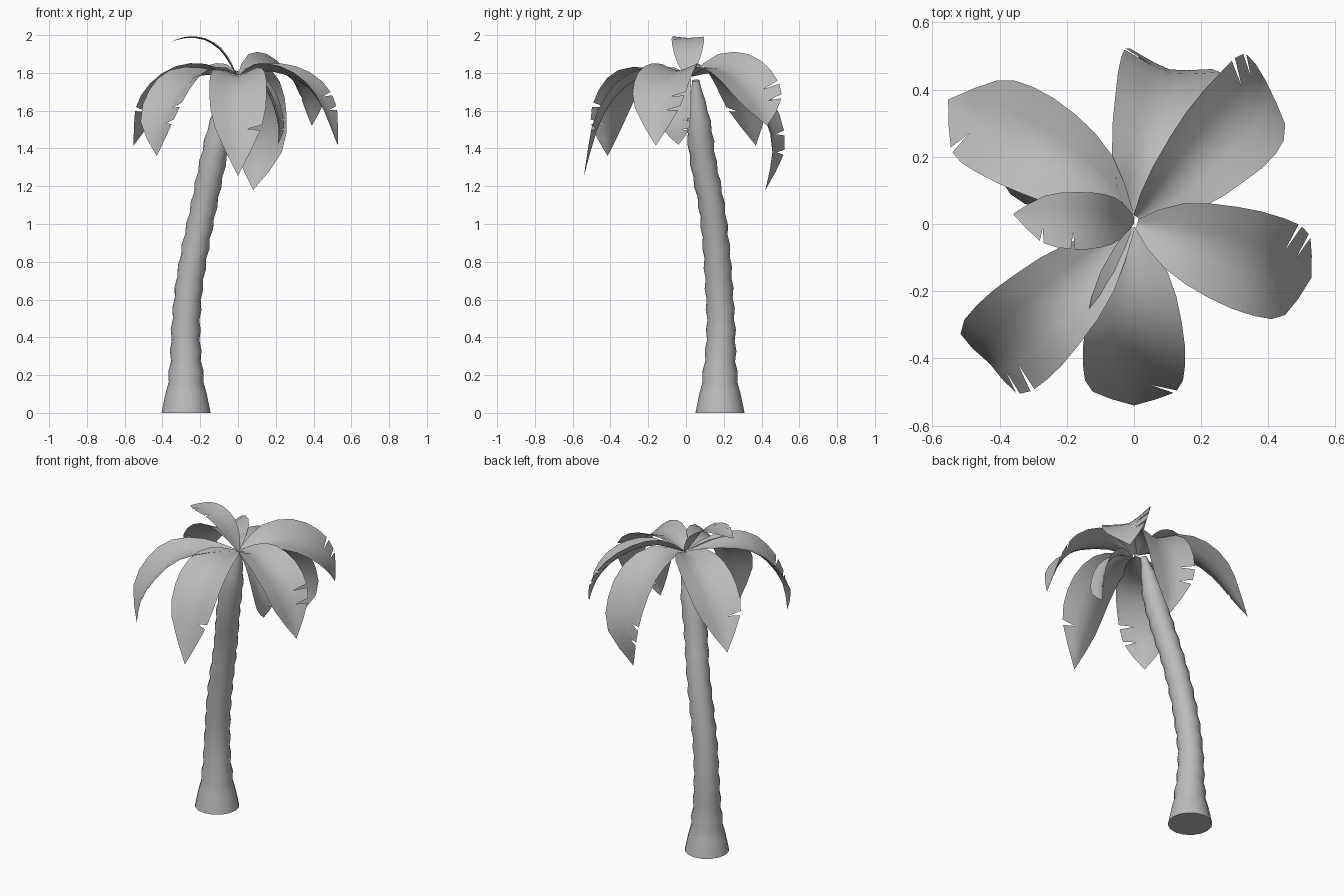
import bpy
import bmesh
from math import sin, cos, pi
from mathutils import Vector

if "Cube" in bpy.data.objects:
    bpy.data.objects.remove(bpy.data.objects["Cube"])

grey = bpy.data.materials.new("plain_grey")
grey.use_nodes = True
COLOUR = (0.5, 0.5, 0.5, 1)
grey.diffuse_color = COLOUR
grey.node_tree.nodes["Principled BSDF"].inputs["Base Color"].default_value = COLOUR


def spline(points, u):
    """Smooth curve through the points; the last component is a width."""
    i = min(int(u), len(points) - 2)
    t = u - i
    p1, p2 = points[i], points[i + 1]
    p0 = points[i - 1] if i > 0 else 2 * p1 - p2
    p3 = points[i + 2] if i + 2 < len(points) else 2 * p2 - p1
    return (2 * p1 + (p2 - p0) * t + (2 * p0 - 5 * p1 + 4 * p2 - p3) * t * t
            + (3 * p1 - p0 - 3 * p2 + p3) * t ** 3) / 2


def tangent(points, u):
    a = spline(points, max(u - 0.05, 0))
    b = spline(points, min(u + 0.05, len(points) - 1))
    return (b - a).to_3d().normalized()


def finish(bm, name, angle):
    mesh = bpy.data.meshes.new(name)
    bm.to_mesh(mesh)
    bm.free()
    mesh.materials.append(grey)
    obj = bpy.data.objects.new(name, mesh)
    bpy.context.collection.objects.link(obj)
    bpy.ops.object.select_all(action="DESELECT")
    obj.select_set(True)
    bpy.context.view_layer.objects.active = obj
    bpy.ops.object.shade_smooth_by_angle(angle=angle)


# Leaning trunk: x, y, radius at even heights, with swollen joints
TRUNK = [(-.275, .18, .13), (-.275, .18, .088), (-.277, .185, .075),
         (-.26, .175, .072), (-.225, .16, .07), (-.18, .135, .068),
         (-.135, .093, .068), (-.085, .067, .062), (-.03, .052, .018)]
SIDES = 16
path = [Vector((x, y, 0.22 * i, r)) for i, (x, y, r) in enumerate(TRUNK)]
bm = bmesh.new()
rings = []
for k in range(4 * (len(path) - 1) + 1):
    p = spline(path, k / 4)
    axis = tangent(path, k / 4) if k > 2 else Vector((0, 0, 1))
    across = Vector((0, 1, 0)).cross(axis).normalized()
    along = axis.cross(across)
    radius = p.w * (1.06 if k % 2 == 0 else 0.95) if k > 2 else p.w
    rings.append([bm.verts.new(p.to_3d() + radius * (
        across * cos(2 * pi * j / SIDES) + along * sin(2 * pi * j / SIDES)))
        for j in range(SIDES)])
for low, high in zip(rings, rings[1:]):
    for j in range(SIDES):
        n = (j + 1) % SIDES
        bm.faces.new((low[j], low[n], high[n], high[j]))
bm.faces.new(list(reversed(rings[0])))
bm.faces.new(rings[-1])
finish(bm, "trunk", 0.6)


# Leaves: a cupped sheet on a drooping midrib, with slits along one edge
WIDTHS = (.015, .1, .142, .152, .123, 0)
STEPS = 10
GAP = 0.13
INNER = 0.4


def leaf(name, midrib, scale=1.0, slits=(7, 8), roll=0.0, cup=0.42):
    pts = [Vector((*p, w * scale)) for p, w in zip(midrib, WIDTHS)]
    forward = (pts[-1] - pts[0]).to_3d()
    level = forward.cross(Vector((0, 0, 1))).normalized()
    bm = bmesh.new()

    def point(u, hand, fraction):
        p = spline(pts, u)
        rise = level.cross(tangent(pts, u)).normalized()
        side = level * cos(roll) - rise * sin(roll)
        up = rise * cos(roll) + level * sin(roll)
        # flatter beside the midrib and towards the tip
        lift = cup * (1 - 0.1 * u) * (1 if fraction == 1 else 0.75)
        return p.to_3d() + (side * hand + up * lift) * max(p.w, 0) * fraction

    for hand in (1, -1):
        for i in range(STEPS):
            a, b = i / 2, (i + 1) / 2
            a_edge, b_edge = a, b
            if hand < 0:
                a_edge += GAP / 2 * (i in slits)
                b_edge -= GAP / 2 * (i + 1 in slits)
            # inner panel, then outer panel that opens at the slits
            for quad in (((a, 0), (a, INNER), (b, INNER), (b, 0)),
                         ((a, INNER), (a_edge, 1), (b_edge, 1), (b, INNER))):
                corners = [bm.verts.new(point(u, hand, f)) for u, f in quad]
                bm.faces.new(corners if hand > 0 else corners[::-1])
    bmesh.ops.remove_doubles(bm, verts=bm.verts, dist=0.0005)
    finish(bm, name, 0.7)


leaf("front_leaf", [(0, -.01, 1.78), (0, -.14, 1.79), (0, -.27, 1.76),
                    (0, -.385, 1.66), (0, -.47, 1.5), (0, -.54, 1.255)], slits=(8,))
leaf("front_right_leaf", [(-.01, -.01, 1.78), (-.13, -.13, 1.79), (-.25, -.245, 1.77),
                          (-.34, -.33, 1.68), (-.41, -.395, 1.53), (-.43, -.415, 1.36)])
leaf("back_right_leaf", [(-.01, .02, 1.78), (-.12, .12, 1.81), (-.24, .2, 1.79),
                         (-.36, .265, 1.71), (-.455, .31, 1.59), (-.553, .37, 1.415)], slits=(8,))
leaf("back_leaf", [(-.015, .03, 1.78), (.03, .18, 1.8), (.075, .32, 1.72),
                   (.1, .42, 1.56), (.105, .46, 1.38), (.08, .42, 1.18)])
leaf("back_left_leaf", [(.01, .02, 1.78), (.12, .12, 1.83), (.22, .23, 1.81),
                        (.31, .32, 1.74), (.365, .39, 1.64), (.39, .43, 1.52)], roll=.35)
leaf("front_left_leaf", [(.01, 0, 1.78), (.12, -.035, 1.81), (.25, -.08, 1.79),
                         (.375, -.12, 1.72), (.46, -.145, 1.6), (.528, -.16, 1.415)])
leaf("upright_leaf", [(0, .01, 1.77), (-.045, .01, 1.85), (-.1, .01, 1.925),
                      (-.18, .01, 1.975), (-.27, .015, 1.985), (-.36, .03, 1.965)],
     .56, (6, 8), cup=.15)
leaf("inner_leaf", [(.02, -.01, 1.77), (.09, -.03, 1.77), (.155, -.05, 1.7),
                    (.195, -.055, 1.6), (.215, -.05, 1.5), (.21, -.04, 1.42)], .56)
